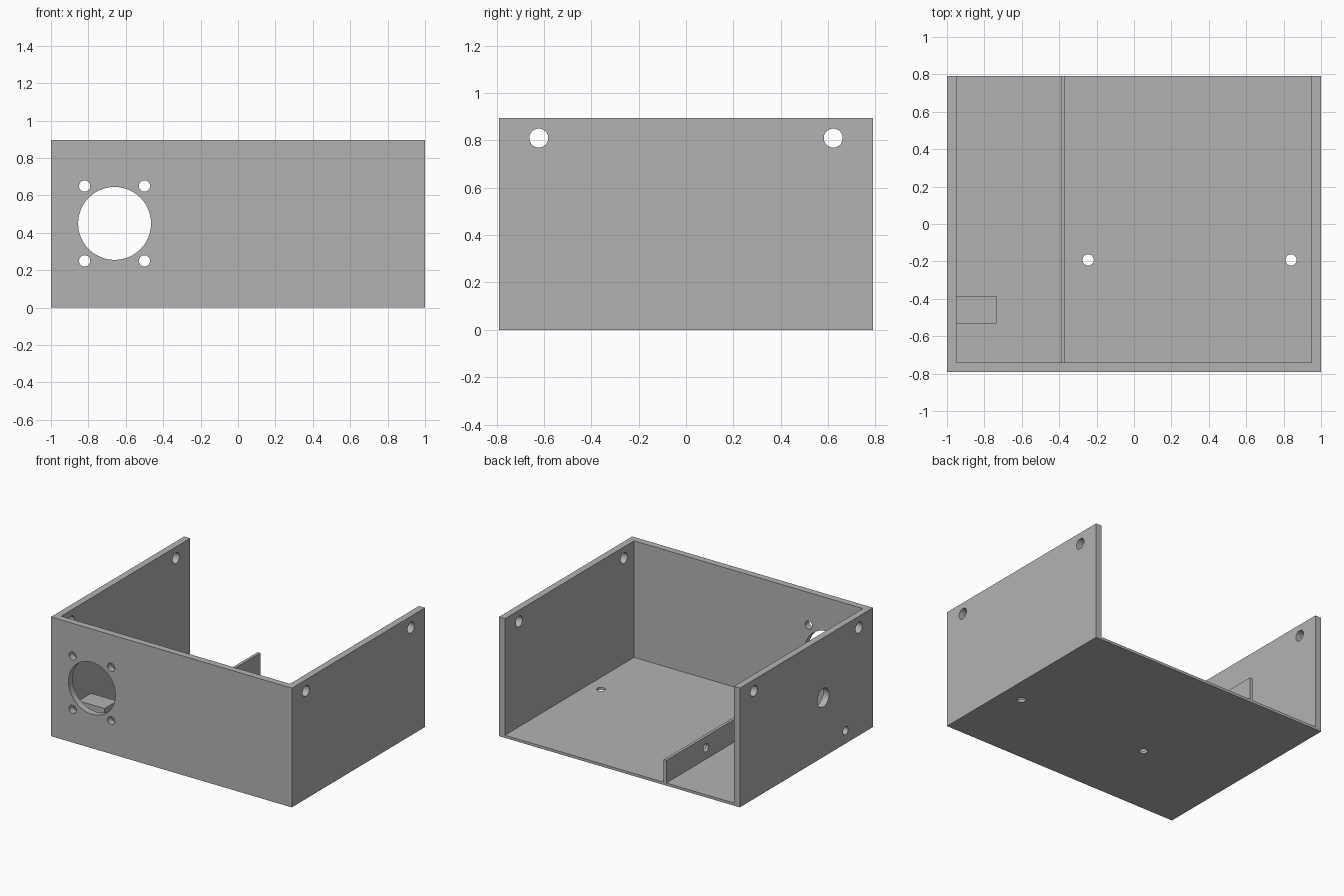
import bpy
import math
from mathutils import Vector

old = bpy.data.objects.get("Cube")
if old:
    bpy.data.objects.remove(old, do_unlink=True)

# Overall dimensions
HALF_X, HALF_Y, HEIGHT = 1.0, 0.79, 0.895
WALL, FLOOR = 0.05, 0.02
INNER = HALF_X - WALL

grey = bpy.data.materials.new("plain grey")
grey.use_nodes = True
colour = (0.45, 0.45, 0.45, 1)
grey.diffuse_color = colour
grey.node_tree.nodes["Principled BSDF"].inputs["Base Color"].default_value = colour


def box(name, low, high):
    """Box between two opposite corners."""
    low, high = Vector(low), Vector(high)
    bpy.ops.mesh.primitive_cube_add(size=1, location=(low + high) / 2)
    ob = bpy.context.object
    ob.name = name
    ob.scale = high - low
    bpy.ops.object.transform_apply(location=False, rotation=False, scale=True)
    ob.data.materials.append(grey)
    return ob


def drill(centre, radius, axis, depth=0.2):
    """Cylindrical cutter along one axis."""
    turn = {"x": (0, math.pi / 2, 0), "y": (math.pi / 2, 0, 0), "z": (0, 0, 0)}[axis]
    bpy.ops.mesh.primitive_cylinder_add(vertices=48, radius=radius, depth=depth,
                                        location=centre, rotation=turn)
    ob = bpy.context.object
    ob.name = "hole_cutter"
    ob.hide_render = True
    ob.data.materials.append(grey)
    return ob


def cut(target, cutters):
    """Subtract the cutters from the target, then remove them."""
    bpy.ops.object.select_all(action="DESELECT")
    bpy.context.view_layer.objects.active = target
    target.select_set(True)
    for cutter in cutters:
        mod = target.modifiers.new("cut", "BOOLEAN")
        mod.operation = "DIFFERENCE"
        mod.solver = "EXACT"
        mod.object = cutter
        bpy.ops.object.modifier_apply(modifier=mod.name)
        bpy.data.objects.remove(cutter, do_unlink=True)
    bpy.ops.object.shade_smooth_by_angle(angle=math.radians(30))


# Tray: floor, front and two sides, open at the top and back
tray = box("tray", (-HALF_X, -HALF_Y, 0), (HALF_X, HALF_Y, HEIGHT))
hollow = box("hollow_cutter", (-INNER, -HALF_Y + WALL, FLOOR), (INNER, HALF_Y + 1, HEIGHT + 1))
hollow.hide_render = True
holes = [hollow]

# Fan opening with four screw holes in the front
FAN_X, FAN_Z = -0.66, 0.45
holes.append(drill((FAN_X, -HALF_Y, FAN_Z), 0.195, "y"))
for sx in (-1, 1):
    for sz in (-1, 1):
        holes.append(drill((FAN_X + sx * 0.16, -HALF_Y, FAN_Z + sz * 0.2), 0.03, "y"))

# Lid screw holes near the top of both sides
for sx in (-1, 1):
    for sy in (-1, 1):
        holes.append(drill((sx * HALF_X, sy * 0.622, 0.81), 0.04, "x"))

# Cable hole and block screw hole in the right side
BLOCK_HOLE = (-0.465, 0.097)
holes.append(drill((-HALF_X, -0.2, 0.445), 0.07, "x"))
holes.append(drill((-HALF_X, *BLOCK_HOLE), 0.03, "x"))

# Floor holes
for x in (-0.245, 0.84):
    holes.append(drill((x, -0.192, 0), 0.03, "z"))
cut(tray, holes)

# Low divider running front to back
divider = box("divider", (-0.39, -HALF_Y + WALL, FLOOR), (-0.368, HALF_Y, 0.19))
cut(divider, [drill((-0.38, 0.32, 0.105), 0.03, "x")])

# Mounting block against the right side
block = box("mounting_block", (-INNER, -0.533, FLOOR), (-0.735, -0.385, 0.18))
cut(block, [drill((-0.84, *BLOCK_HOLE), 0.03, "x", 0.5)])
